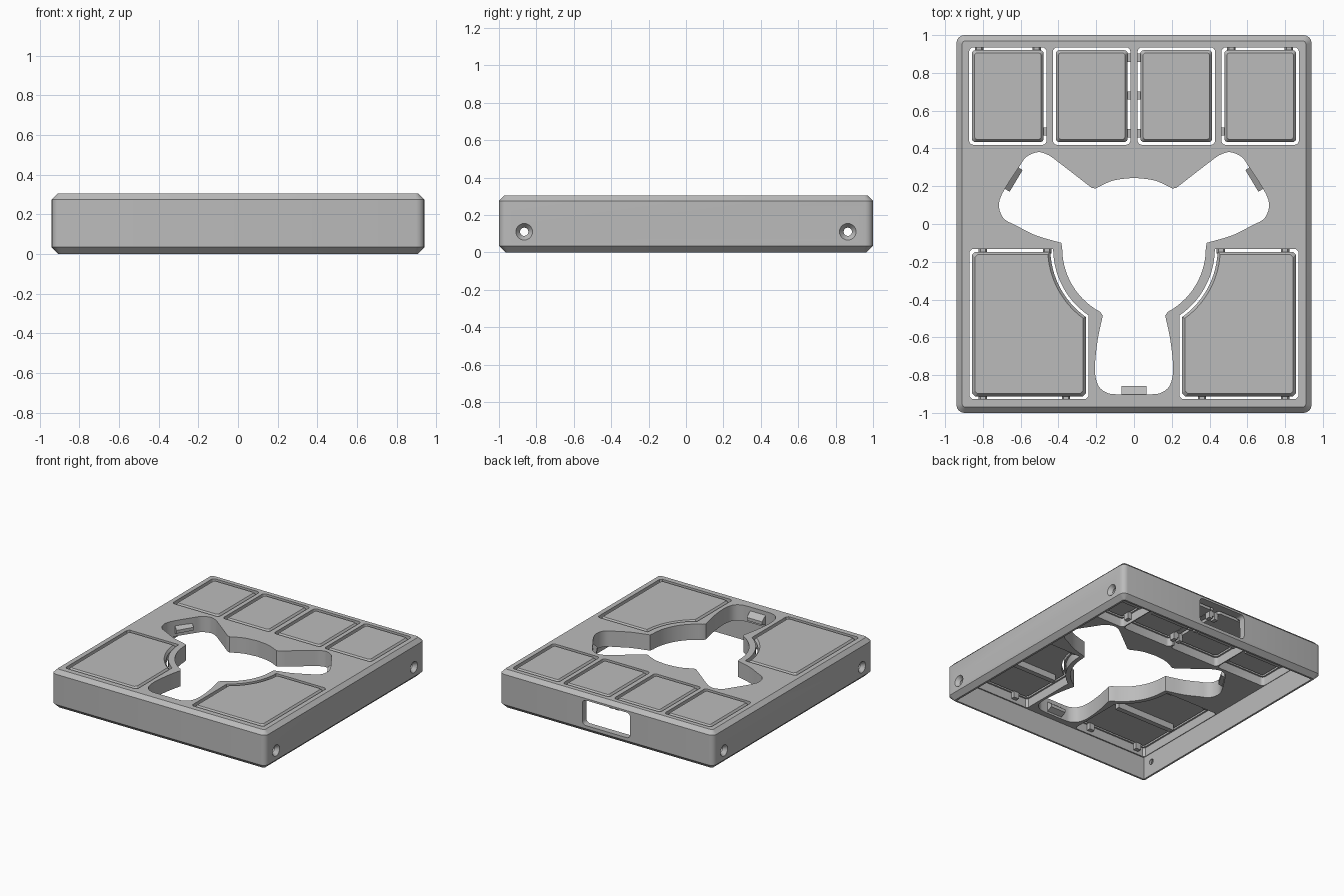
import bpy, bmesh, math
from mathutils import Vector, Matrix

cube = bpy.data.objects.get("Cube")
if cube:
    bpy.data.objects.remove(cube, do_unlink=True)

grey = bpy.data.materials.new("plain_grey")
grey.use_nodes = True
COLOR = (0.5, 0.5, 0.5, 1)
grey.diffuse_color = COLOR
grey.node_tree.nodes["Principled BSDF"].inputs["Base Color"].default_value = COLOR


def loft(name, rings, matrix=None):
    """Closed solid through equal-length rings of 3D points."""
    bm = bmesh.new()
    loops = [[bm.verts.new(p) for p in ring] for ring in rings]
    n = len(loops[0])
    for a, b in zip(loops, loops[1:]):
        for i in range(n):
            j = (i + 1) % n
            bm.faces.new((a[i], a[j], b[j], b[i]))
    bm.faces.new(loops[0][::-1])
    bm.faces.new(loops[-1])
    if matrix:
        bm.transform(matrix)
    bmesh.ops.recalc_face_normals(bm, faces=bm.faces)
    mesh = bpy.data.meshes.new(name)
    bm.to_mesh(mesh)
    bm.free()
    mesh.materials.append(grey)
    obj = bpy.data.objects.new(name, mesh)
    bpy.context.scene.collection.objects.link(obj)
    return obj


def prism(name, outline, z0, z1, matrix=None):
    return loft(name, [[(x, y, z) for x, y in outline] for z in (z0, z1)], matrix)


def box(name, x0, x1, y0, y1, z0, z1, matrix=None):
    return prism(name, [(x0, y0), (x1, y0), (x1, y1), (x0, y1)], z0, z1, matrix)


def round_rect(cx, cy, hx, hy, r, steps=4):
    pts = []
    for k, (sx, sy) in enumerate(((1, 1), (-1, 1), (-1, -1), (1, -1))):
        for i in range(steps + 1):
            a = (k + i / steps) * math.pi / 2
            pts.append((cx + sx * (hx - r) + r * math.cos(a),
                        cy + sy * (hy - r) + r * math.sin(a)))
    return pts


def cut(obj, cutter):
    """Subtract the cutter, then discard it."""
    cutter.hide_render = True
    mod = obj.modifiers.new("cut", 'BOOLEAN')
    mod.operation, mod.solver, mod.object = 'DIFFERENCE', 'EXACT', cutter
    deps = bpy.context.evaluated_depsgraph_get()
    mesh = bpy.data.meshes.new_from_object(obj.evaluated_get(deps))
    obj.modifiers.clear()
    obj.data = mesh
    bpy.data.objects.remove(cutter, do_unlink=True)


def spline(pts, steps=5):
    """Smooth curve through the points, ends included."""
    p = [Vector(q) for q in pts]
    p = [2 * p[0] - p[1]] + p + [2 * p[-1] - p[-2]]
    out = []
    for a, b, c, d in zip(p, p[1:], p[2:], p[3:]):
        for i in range(steps):
            t = i / steps
            out.append(0.5 * (2 * b + (c - a) * t + (2 * a - 5 * b + 4 * c - d) * t * t
                              + (3 * b - a - 3 * c + d) * t ** 3))
    return [tuple(q) for q in out] + [tuple(pts[-1])]


def big_key_outline(grow, side):
    """Rectangle with one corner scooped by an arc around the central opening."""
    x0, x1, y0, y1 = 0.255 - grow, 0.857 + grow, -0.912 - grow, -0.147 + grow
    r = 0.443 - grow
    cy = -0.13
    a0 = math.asin((y1 - cy) / r)
    a1 = -math.acos(x0 / r)
    arc = [(r * math.cos(a), cy + r * math.sin(a))
           for a in (a0 + (a1 - a0) * i / 14 for i in range(15))]
    pts = arc + [(x0, y0 + 0.015), (x0 + 0.015, y0), (x1 - 0.015, y0), (x1, y0 + 0.015),
                 (x1, y1 - 0.015), (x1 - 0.015, y1)]
    return [(side * x, y) for x, y in pts]


TOP, PLATE, CEIL = 0.305, 0.18, 0.25

# Case with chamfered rims, hollow from below
HX, HY = 0.94, 1.0
body = loft("case", [[(x, y, z) for x, y in round_rect(0, 0, HX - d, HY - d, 0.042 - d * 0.8)]
                     for z, d in ((0, 0.035), (0.035, 0), (0.275, 0), (TOP, 0.03))])
cut(body, box("cavity", -0.89, 0.89, -0.95, 0.95, -0.1, PLATE))

# Three-lobed central opening, drawn as one half and mirrored
half = spline([(0, 0.245), (0.11, 0.23), (0.205, 0.188)])
half += spline([(0.225, 0.192), (0.41, 0.335), (0.46, 0.368), (0.51, 0.38), (0.57, 0.355),
                (0.61, 0.3), (0.69, 0.175), (0.715, 0.1), (0.69, 0.03), (0.62, -0.01),
                (0.52, -0.06), (0.385, -0.1)])
half += [(0.38 * math.cos(a), -0.13 + 0.38 * math.sin(a))
         for a in (math.radians(-62 * i / 14) for i in range(15))]
half += spline([(0.165, -0.485), (0.19, -0.6), (0.205, -0.72), (0.205, -0.8),
                (0.185, -0.862), (0.14, -0.895), (0.09, -0.902)])
outline = half + [(-x, y) for x, y in reversed(half[1:])]
cut(body, prism("opening", outline, -0.1, 0.5))

# Back port and side screw holes
port = round_rect(0, 0.16, 0.21, 0.1, 0.03)
cut(body, loft("port", [[(x, y, z) for x, z in port] for y in (0.45, 1.1)]))
for side in (-1, 1):
    for y in (-0.865, 0.865):
        rings = [[(side * x, y + r * math.cos(a), 0.11 + r * math.sin(a))
                  for a in (i * math.tau / 24 for i in range(24))]
                 for x, r in ((0.8, 0.022), (0.91, 0.022), (0.942, 0.046), (0.96, 0.046))]
        cut(body, loft("screw_hole", rings))


def key(name, shape, bar):
    """Key cap in its slot, with a clearance pocket and a stiffening bar beneath."""
    cut(body, prism("slot", shape(0.015), 0.1, 0.5))
    cut(body, prism("pocket", shape(0.028), 0.1, CEIL))
    loft(name, [[(x, y, z) for x, y in shape(g)]
                for z, g in ((CEIL, 0), (TOP - 0.018, 0), (TOP, -0.014))])
    box(name + "_bar", *bar, 0.2, CEIL)


def hinge(x, y, along_x):
    """Small flexible link bridging the slot."""
    hx, hy = (0.022, 0.016) if along_x else (0.016, 0.022)
    loft("hinge", [[(x + sx * hx * s, y + sy * hy, z)
                    for sx, sy in ((-1, -1), (1, -1), (1, 1), (-1, 1))]
                   for z, s in ((0.2, 1), (0.25, 1), (0.27, 0.6))])


for side, label in ((-1, "right"), (1, "left")):
    # Four small keys along the back
    for cx, kind in ((0.668, "outer"), (0.224, "inner")):
        c = side * cx
        key(f"{label}_{kind}_key",
            lambda g, c=c: round_rect(c, 0.677, 0.19 + g, 0.243 + g, 0.018 + g * 0.3),
            (c - 0.17, c + 0.17, 0.66, 0.7))
    # Two large keys at the front
    key(f"{label}_large_key", lambda g: big_key_outline(g, side),
        (side * 0.56 - 0.26, side * 0.56 + 0.26, -0.57, -0.53))
    for x, y in ((0.82, 0.927), (0.515, 0.927), (0.8, -0.14), (0.46, -0.14),
                 (0.8, -0.919), (0.36, -0.919)):
        hinge(side * x, y, True)
    for x, y in ((0.47, 0.49), (0.025, 0.88), (0.025, 0.68), (0.025, 0.48)):
        hinge(side * x, y, False)

# Links joining the inner hinges across the central port
for y in (0.48, 0.68, 0.88):
    box("hinge_link", -0.03, 0.03, y - 0.015, y + 0.015, 0.225, 0.265)

# Wedge clips at the three lobe ends
clip = [(-0.015, 0.19), (0.042, 0.215), (0.042, 0.24), (-0.015, 0.285)]
for name, x, y, turn in (("front_clip", 0, -0.9, 90), ("left_clip", 0.66, 0.25, 211),
                         ("right_clip", -0.66, 0.25, -31)):
    place = Matrix.Translation((x, y, 0)) @ Matrix.Rotation(math.radians(turn), 4, 'Z')
    loft(name, [[(u, w, z) for u, z in clip] for w in (-0.067, 0.067)], place)

# Smooth the rounded walls, keep hard edges crisp
bpy.ops.object.select_all(action='DESELECT')
body.select_set(True)
bpy.context.view_layer.objects.active = body
bpy.ops.object.shade_smooth_by_angle(angle=math.radians(28))
